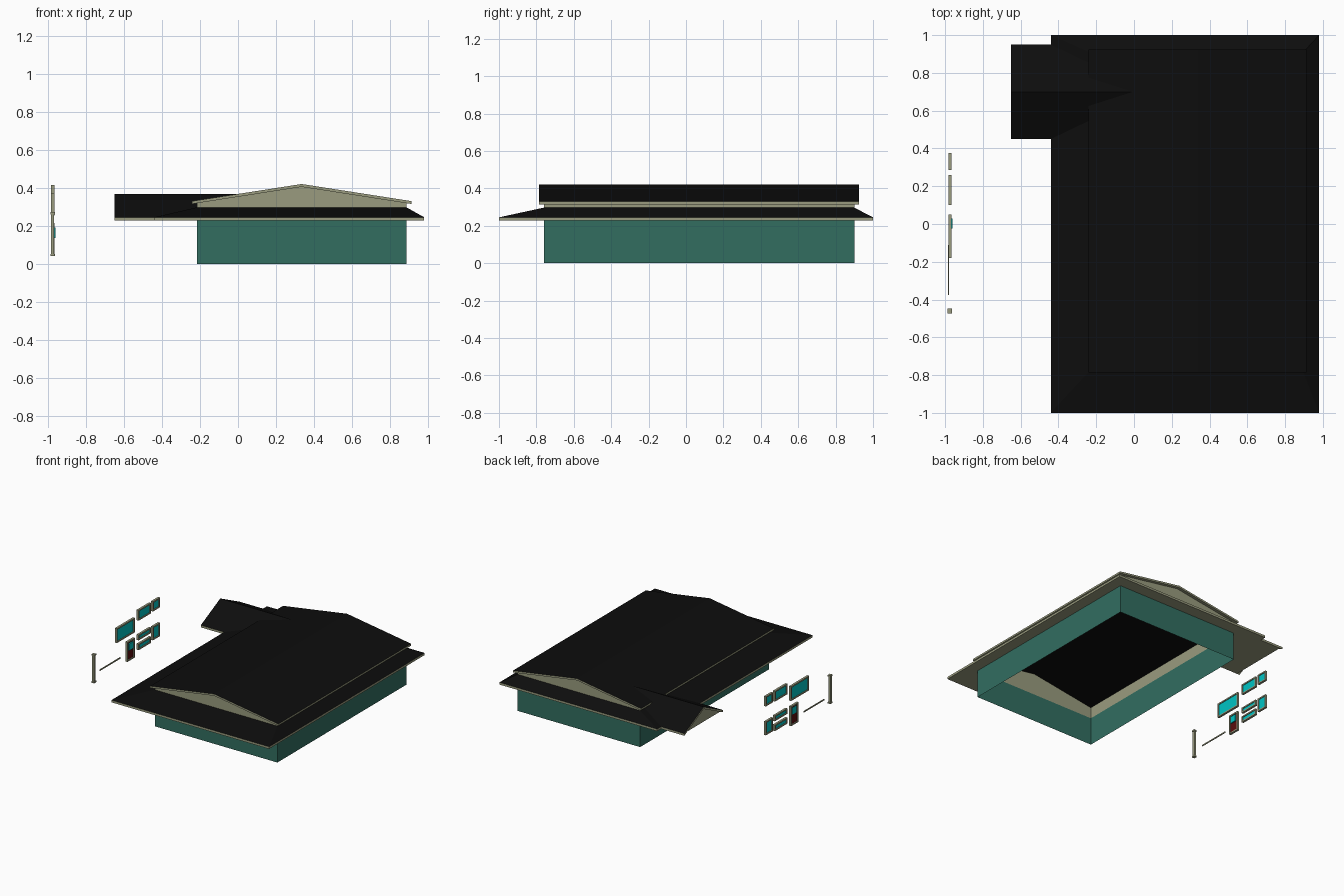
import bpy

if "Cube" in bpy.data.objects:
    bpy.data.objects.remove(bpy.data.objects["Cube"])


def material(name, rgb):
    m = bpy.data.materials.new(name)
    m.diffuse_color = (*rgb, 1)
    m.use_nodes = True
    m.node_tree.nodes["Principled BSDF"].inputs["Base Color"].default_value = m.diffuse_color
    return m


TEAL = material("wall_green", (0.032, 0.155, 0.118))
BEIGE = material("trim_beige", (0.32, 0.33, 0.21))
BLACK = material("roof_black", (0.004, 0.004, 0.004))
GLASS = material("glass_cyan", (0.0, 0.55, 0.55))
RED = material("door_red", (0.1, 0.004, 0.004))


def mesh(name, verts, faces, mat):
    me = bpy.data.meshes.new(name)
    me.from_pydata(verts, [], faces)
    me.materials.append(mat)
    ob = bpy.data.objects.new(name, me)
    bpy.context.collection.objects.link(ob)
    return ob


def loft(name, loops, mat):
    """Join successive closed loops with quads."""
    n = len(loops[0])
    faces = [(k * n + i, k * n + (i + 1) % n, (k + 1) * n + (i + 1) % n, (k + 1) * n + i)
             for k in range(len(loops) - 1) for i in range(n)]
    return mesh(name, [v for loop in loops for v in loop], faces, mat)


def box(name, x, y, z, mat):
    rect = lambda h: [(x[0], y[0], h), (x[1], y[0], h), (x[1], y[1], h), (x[0], y[1], h)]
    faces = [(3, 2, 1, 0), (4, 5, 6, 7)] + [(i, (i + 1) % 4, (i + 1) % 4 + 4, i + 4) for i in range(4)]
    return mesh(name, rect(z[0]) + rect(z[1]), faces, mat)


def rect(x0, x1, y0, y1, z):
    return [(x0, y0, z), (x1, y0, z), (x1, y1, z), (x0, y1, z)]


WALL = (-0.217, 0.887, -0.76, 0.90)
EAVE = (-0.44, 0.98, -1.0, 1.0)
SOFFIT, EDGE, SKIRT_TOP = 0.227, 0.245, 0.297
MID, RIDGE, SLOPE = 0.335, 0.42, 0.156


def roof_loop(x0, x1, y0, y1, drop=0.0):
    """Six-point outline following the main gable roof."""
    h = lambda x: RIDGE - SLOPE * abs(x - MID) - drop
    xs = (x0, MID, x1)
    return [(x, y0, h(x)) for x in xs] + [(x, y1, h(x)) for x in reversed(xs)]


# Lower walls, open at top and bottom
loft("walls", [rect(*WALL, 0), rect(*WALL, SOFFIT)], TEAL)

# Skirt roof with fascia and soffit
loft("skirt_roof", [rect(*EAVE, EDGE), rect(*WALL, SKIRT_TOP)], BLACK)
loft("skirt_trim", [rect(*WALL, SOFFIT), rect(*EAVE, SOFFIT), rect(*EAVE, EDGE)], BEIGE)

# Upper gable walls and main roof
TOP = (-0.242, 0.912, -0.785, 0.925)
crown = roof_loop(*WALL, 0.015)
base = [(x, y, SOFFIT) for x, y, z in crown]
loft("gable_walls", [base, crown], BEIGE)
main = roof_loop(*TOP)
mesh("main_roof", main, [(0, 1, 4, 5), (1, 2, 3, 4)], BLACK)
loft("main_roof_trim", [crown, roof_loop(*TOP, 0.015), main], BEIGE)

# Porch roof, each slope ending along its valley
PX, PY, PZ, PW = -0.65, 0.70, 0.367, 0.25
pitch = (PZ - EDGE) / PW
valley = [(EAVE[0], EDGE), (WALL[0], SKIRT_TOP), (WALL[0], 0.32), (TOP[0], 0.33),
          (MID - (RIDGE - PZ) / SLOPE, PZ)]
for side, s in (("front", -1), ("back", 1)):
    pts = [(PX, PY, PZ), (PX, PY + s * PW, EDGE)]
    pts += [(x, PY + s * (PZ - z) / pitch, z) for x, z in valley]
    mesh("porch_roof_" + side, pts, [tuple(range(len(pts)))], BLACK)
    # eave fascia and sloping rake board
    y = PY + s * PW
    mesh("porch_fascia_" + side, [(PX, y, EDGE), (EAVE[0], y, EDGE), (EAVE[0], y, SOFFIT), (PX, y, SOFFIT)],
         [(0, 1, 2, 3)], BEIGE)
    g = PX + 0.025
    mesh("porch_rake_" + side, [(PX, PY, PZ), (PX, y, EDGE), (PX, y, SOFFIT), (PX, PY, PZ - 0.018),
                                (g, y, SOFFIT), (g, PY, PZ - 0.018)],
         [(0, 1, 2, 3), (3, 2, 4, 5)], BEIGE)
mesh("porch_gable", [(g, PY - PW, SOFFIT), (g, PY + PW, SOFFIT), (g, PY, PZ - 0.018)], [(0, 1, 2)], BEIGE)
mesh("porch_ceiling", rect(g, EAVE[0], PY - PW, PY + PW, SOFFIT), [(0, 1, 2, 3)], BEIGE)


# Spare windows and door standing beside the house
def framed(name, y0, y1, z0, z1, panel=GLASS, t=0.011):
    loop = lambda x, d: [(x, y0 + d, z0 + d), (x, y1 - d, z0 + d), (x, y1 - d, z1 - d), (x, y0 + d, z1 - d)]
    a, b = -0.983, -0.965
    loft(name + "_frame", [loop(a, 0), loop(b, 0), loop(b, t), loop(a, t), loop(a, 0)], BEIGE)
    box(name + "_panel", (-0.977, -0.971), (y0 + t, y1 - t), (z0 + t, z1 - t), panel)


for name, dims in {"large_window": (-0.18, 0.05, 0.255, 0.373),
                   "medium_window": (0.10, 0.26, 0.33, 0.415),
                   "small_window": (0.285, 0.375, 0.335, 0.415),
                   "wide_window_upper": (0.10, 0.26, 0.17, 0.215),
                   "wide_window_lower": (0.10, 0.26, 0.09, 0.14),
                   "tall_window": (0.285, 0.375, 0.10, 0.21)}.items():
    framed(name, *dims)
framed("door", -0.045, 0.05, 0.05, 0.21, RED)
box("door_window", (-0.979, -0.961), (-0.025, 0.03), (0.135, 0.19), GLASS)

# Spare corner post with caps, and a rail
box("corner_post", (-0.984, -0.968), (-0.471, -0.452), (0.04, 0.27), BEIGE)
for name, z in (("post_foot", 0.04), ("post_cap", 0.26)):
    box(name, (-0.987, -0.963), (-0.475, -0.448), (z, z + 0.012), BEIGE)
box("rail", (-0.985, -0.979), (-0.376, -0.111), (0.1, 0.11), BEIGE)
